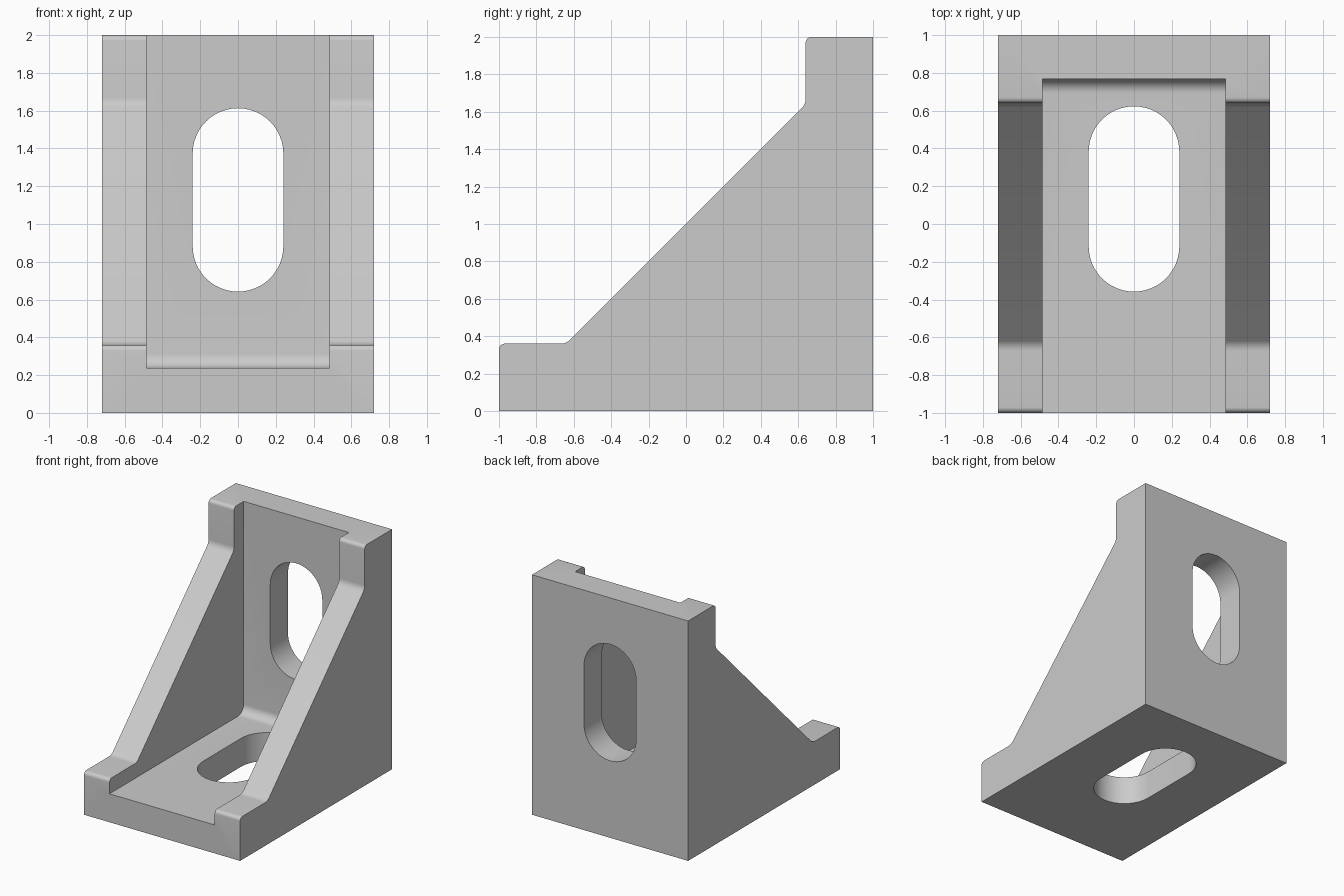
import bpy, bmesh, math
from mathutils import Vector

if "Cube" in bpy.data.objects:
    bpy.data.objects.remove(bpy.data.objects["Cube"])

grey = bpy.data.materials.new("light_grey")
grey.diffuse_color = (0.6, 0.6, 0.6, 1)
grey.use_nodes = True
grey.node_tree.nodes["Principled BSDF"].inputs["Base Color"].default_value = grey.diffuse_color


def rounded(points, steps=6):
    """Turn (a, b, radius) corners into an outline with filleted corners."""
    out = []
    for i, (a, b, r) in enumerate(points):
        p = Vector((a, b))
        if r == 0:
            out.append(p)
            continue
        u = (Vector(points[i - 1][:2]) - p).normalized()
        v = (Vector(points[(i + 1) % len(points)][:2]) - p).normalized()
        half = u.angle(v) / 2
        centre = p + (u + v).normalized() * (r / math.sin(half))
        start = p + u * (r / math.tan(half)) - centre
        end = p + v * (r / math.tan(half)) - centre
        sweep = start.angle(end)
        for k in range(steps + 1):
            t = k / steps
            out.append(centre + (start * math.sin((1 - t) * sweep)
                                 + end * math.sin(t * sweep)) / math.sin(sweep))
    return out


def prism(name, outline, place, push):
    """Extrude a 2D outline, placed in space by a function, along a vector."""
    bm = bmesh.new()
    face = bm.faces.new([bm.verts.new(place(p)) for p in outline])
    new = bmesh.ops.extrude_face_region(bm, geom=[face])["geom"]
    bmesh.ops.translate(bm, vec=push, verts=[g for g in new if isinstance(g, bmesh.types.BMVert)])
    bmesh.ops.recalc_face_normals(bm, faces=bm.faces)
    mesh = bpy.data.meshes.new(name)
    bm.to_mesh(mesh)
    bm.free()
    mesh.materials.append(grey)
    obj = bpy.data.objects.new(name, mesh)
    bpy.context.collection.objects.link(obj)
    return obj


def slot_outline(radius, low, high, steps=24):
    """Rounded slot, long in its second axis."""
    return [Vector((radius * math.cos(math.pi * (k / steps + s)),
                    (low if s else high) + radius * math.sin(math.pi * (k / steps + s))))
            for s in (0, 1) for k in range(steps + 1)]


# Bracket body: the stepped, sloping side profile across the full width
side = rounded([(-1, 0, 0), (-1, 0.36, 0.03), (-0.64, 0.36, 0.075),
                (0.64, 1.64, 0.075), (0.64, 2, 0.03), (1, 2, 0), (1, 0, 0)])
bracket = prism("corner_bracket", side, lambda p: (-0.72, p.x, p.y), (1.44, 0, 0))

# Channel between the ribs, with a filleted inside corner
channel = rounded([(-1.2, 0.237, 0), (0.767, 0.237, 0.075), (0.767, 2.2, 0), (-1.2, 2.2, 0)], 10)
cutters = [prism("channel_cutter", channel, lambda p: (-0.485, p.x, p.y), (0.97, 0, 0))]

# Bolt slots through the upright wall and the base
cutters.append(prism("wall_slot_cutter", slot_outline(0.24, 0.882, 1.373),
                     lambda p: (p.x, 0.6, p.y), (0, 0.6, 0)))
cutters.append(prism("base_slot_cutter", slot_outline(0.24, -0.118, 0.383),
                     lambda p: (p.x, p.y, -0.2), (0, 0, 0.6)))

# Apply the cuts, then drop the cutters
bpy.context.view_layer.objects.active = bracket
bracket.select_set(True)
for cutter in cutters:
    cutter.hide_render = True
    mod = bracket.modifiers.new(cutter.name, "BOOLEAN")
    mod.operation, mod.solver, mod.object = "DIFFERENCE", "EXACT", cutter
    bpy.ops.object.modifier_apply(modifier=mod.name)
    bpy.data.objects.remove(cutter)

# Smooth fillets and slot walls, crisp corners
bpy.ops.object.shade_smooth_by_angle(angle=math.radians(30))
